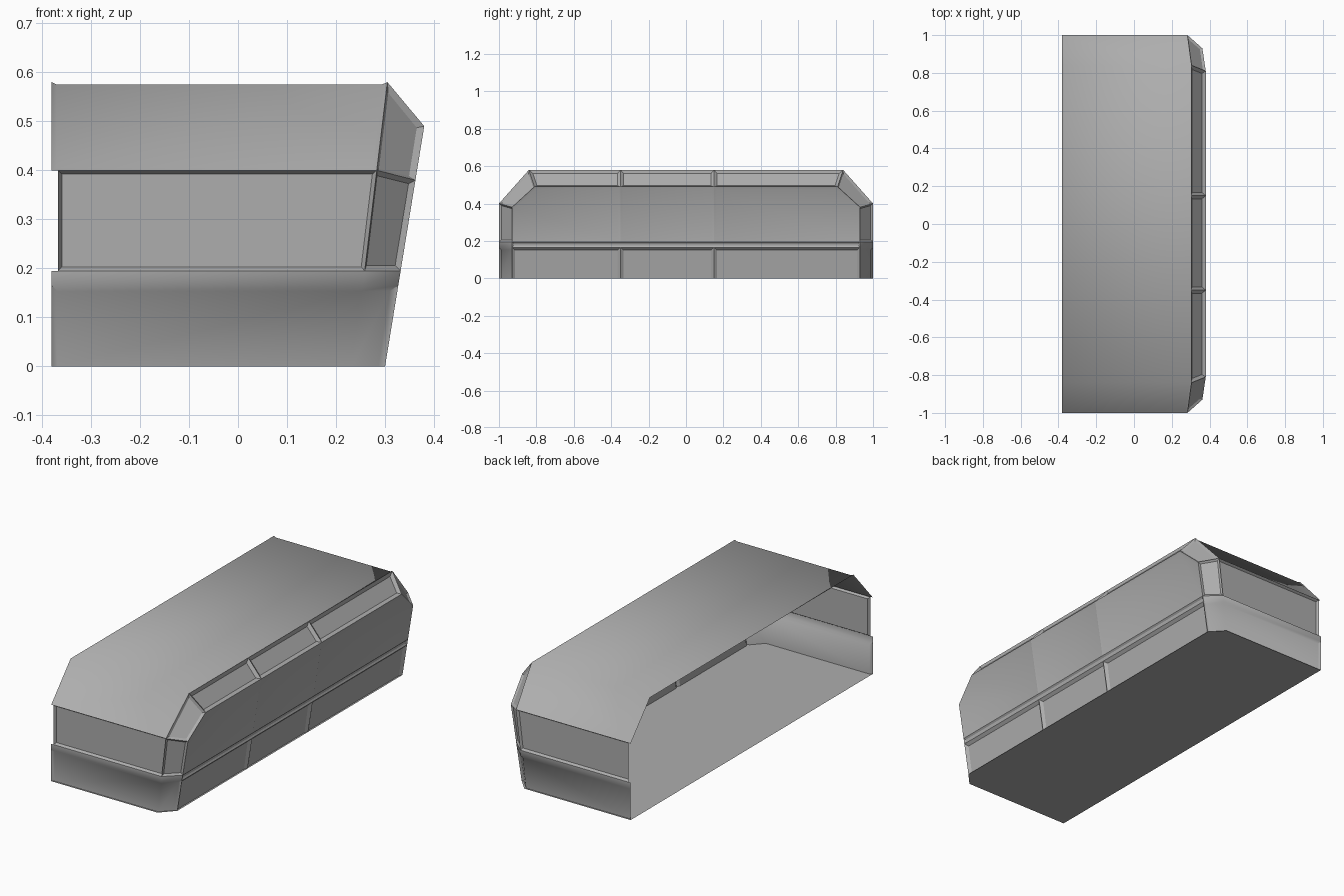
import bpy, bmesh, math
from mathutils import Vector

cube = bpy.data.objects.get("Cube")
if cube:
    bpy.data.objects.remove(cube, do_unlink=True)

grey = bpy.data.materials.new("plain grey")
grey.use_nodes = True
grey.diffuse_color = (0.42, 0.42, 0.42, 1)
grey.node_tree.nodes["Principled BSDF"].inputs["Base Color"].default_value = (0.42, 0.42, 0.42, 1)

CENTRE = Vector((0, 0, 0.25))
REAR, SILL, BELT, EAVE, BROW, TOP = -0.38, 0.165, 0.195, 0.4, 0.49, 0.58
CORNER_Y, BROW_Y, ROOF_Y = 0.93, 0.81, 0.84
RIBS = (-0.35, 0.15)


def front(y, z):
    """Point on the sloping front plane."""
    return (0.30 + 0.163 * z, y, z)


def outer(s, z):
    """Point where the end wall or roof meets the corner bevel."""
    return (0.235 + 0.12 * z, s * (ROOF_Y if z > EAVE else 1), z)


def rear(s, z, x=REAR):
    return (x, s * (ROOF_Y if z > EAVE else 1), z)


def build(name, groups, angle=30):
    """Make a shell; each group is (polygons, rim width, recess depth)."""
    bm = bmesh.new()
    cache = {}

    def vert(p):
        key = tuple(round(c, 4) for c in p)
        if key not in cache:
            cache[key] = bm.verts.new(p)
        return cache[key]

    made = []
    for polys, rim, depth in groups:
        faces = []
        for poly in polys:
            f = bm.faces.new([vert(p) for p in poly])
            f.normal_update()
            if f.normal.dot(f.calc_center_median() - CENTRE) < 0:
                f.normal_flip()
            faces.append(f)
        made.append((faces, rim, depth))
    for faces, rim, depth in made:
        if rim:
            bm.normal_update()
            bmesh.ops.inset_region(bm, faces=faces, thickness=rim, depth=-depth,
                                   use_boundary=True, use_even_offset=True)
    # run recessed panels right down to the floor
    if name != "floor":
        for v in bm.verts:
            if v.co.z < 0.03:
                v.co.z = 0
        flat = [f for f in bm.faces if all(v.co.z < 0.001 for v in f.verts)]
        bmesh.ops.delete(bm, geom=flat, context='FACES')
    mesh = bpy.data.meshes.new(name)
    bm.to_mesh(mesh)
    bm.free()
    mesh.materials.append(grey)
    ob = bpy.data.objects.new(name, mesh)
    bpy.context.collection.objects.link(ob)
    bpy.ops.object.select_all(action='DESELECT')
    ob.select_set(True)
    bpy.context.view_layer.objects.active = ob
    bpy.ops.object.shade_smooth_by_angle(angle=math.radians(angle))


# floor
build("floor", [([[rear(-1, 0), outer(-1, 0), front(-CORNER_Y, 0),
                   front(CORNER_Y, 0), outer(1, 0), rear(1, 0)]], 0, 0)])

# roof with sloping sides and a thin raised rim
slopes = [[rear(s, EAVE), outer(s, EAVE), outer(s, TOP), rear(s, TOP)] for s in (-1, 1)]
deck = [rear(-1, TOP), outer(-1, TOP), outer(1, TOP), rear(1, TOP)]
build("roof", [(slopes + [deck], 0.01, 0.005)], 50)

# front wall: lower panels, belt groove, wide panels and sloping hood panels
edges = (-1,) + RIBS + (1,)
groups = []
for a, b in zip(edges, edges[1:]):
    def span(y, full):
        return y * full if abs(y) == 1 else y
    ca, cb = span(a, CORNER_Y), span(b, CORNER_Y)
    ba, bb = span(a, BROW_Y), span(b, BROW_Y)
    ta, tb = span(a, ROOF_Y), span(b, ROOF_Y)
    groups.append(([[front(ca, 0), front(cb, 0), front(cb, SILL), front(ca, SILL)]], 0.016, 0.012))
    wide = [front(ca, BELT), front(cb, BELT)]
    if b == 1:
        wide.append(front(cb, 0.38))
    wide += [front(bb, BROW), front(ba, BROW)]
    if a == -1:
        wide.append(front(ca, 0.38))
    groups.append(([wide], 0.014, 0.004))
    x_top = outer(1, TOP)[0]
    groups.append(([[front(ba, BROW), front(bb, BROW), (x_top, tb, TOP), (x_top, ta, TOP)]], 0.017, 0.012))
belt = [front(y, z) for y, z in ((-CORNER_Y, SILL), (CORNER_Y, SILL), (CORNER_Y, BELT), (-CORNER_Y, BELT))]
groups.append(([belt], 0.009, 0.006))
build("front_wall", groups)

# end walls and bevelled corners
for side, s in (("right", -1), ("left", 1)):
    end = lambda lo, hi, x=REAR: [rear(s, lo, x), outer(s, lo), outer(s, hi), rear(s, hi, x)]
    bevel = lambda lo, hi: [outer(s, lo), front(s * CORNER_Y, lo), front(s * CORNER_Y, hi), outer(s, hi)]
    build("end_wall_" + side, [
        ([end(0, SILL), bevel(0, SILL)], 0.012, 0.01),
        ([end(SILL, BELT), bevel(SILL, BELT)], 0, 0),
        ([end(BELT, EAVE, -0.367)], 0.008, 0.013),
    ], 50)
    build("corner_" + side, [
        ([[outer(s, BELT), front(s * CORNER_Y, BELT), front(s * CORNER_Y, 0.38), outer(s, EAVE)]], 0.01, 0.008),
        ([[outer(s, EAVE), front(s * CORNER_Y, 0.38), front(s * BROW_Y, BROW), outer(s, TOP)]], 0.012, 0.008),
    ])
